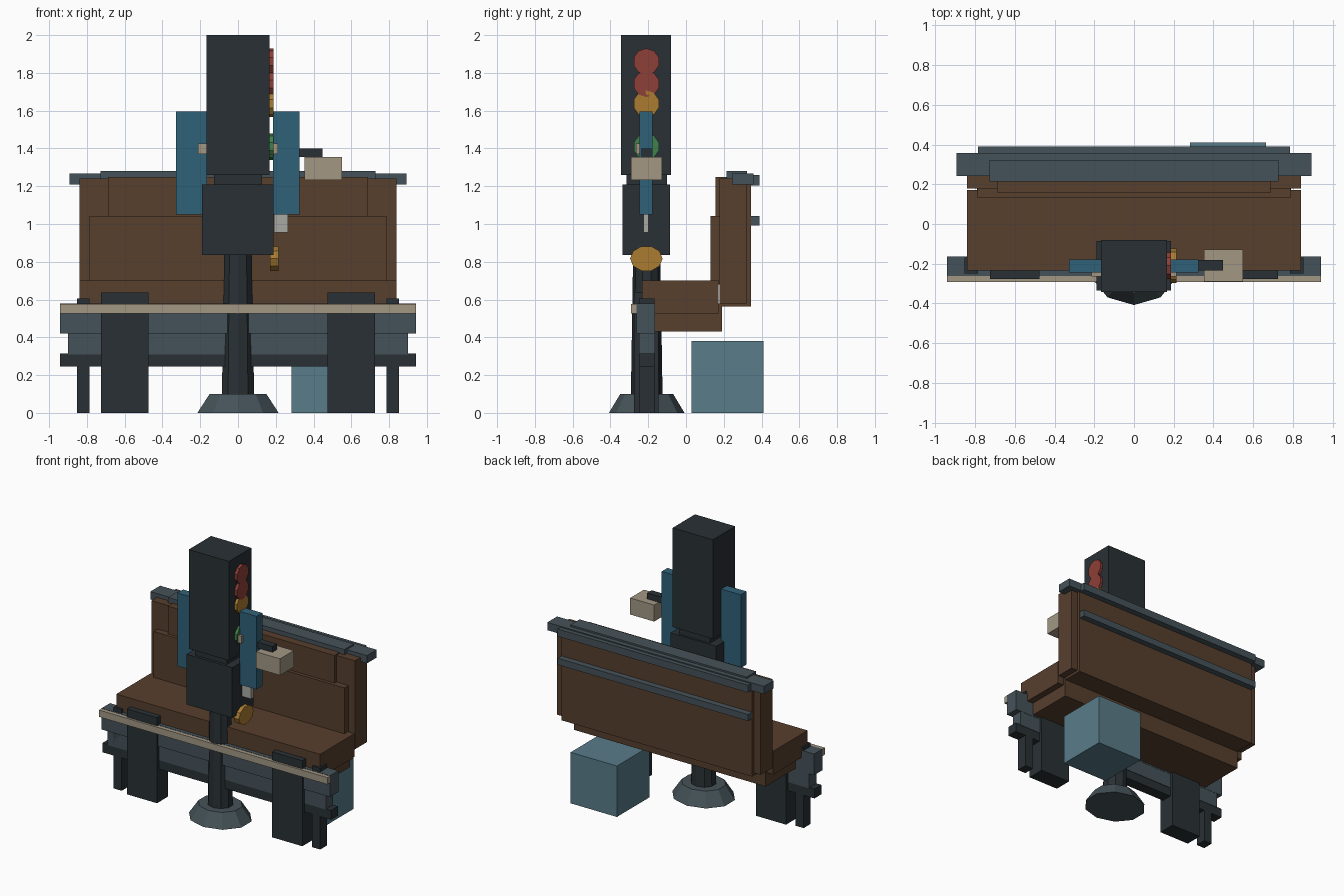
import bpy, math

if "Cube" in bpy.data.objects:
    bpy.data.objects.remove(bpy.data.objects["Cube"])


def material(name, rgb):
    m = bpy.data.materials.new(name)
    m.diffuse_color = (*rgb, 1)
    m.use_nodes = True
    m.node_tree.nodes["Principled BSDF"].inputs["Base Color"].default_value = m.diffuse_color
    return m


DARK = material("dark", (0.022, 0.03, 0.034))
SLATE = material("slate", (0.06, 0.085, 0.10))
BROWN = material("brown", (0.095, 0.05, 0.027))
BLUE = material("blue", (0.03, 0.12, 0.19))
TEAL = material("teal", (0.10, 0.20, 0.25))
BEIGE = material("beige", (0.36, 0.31, 0.23))
PALE = material("pale", (0.40, 0.40, 0.37))
RED = material("red", (0.27, 0.05, 0.04))
AMBER = material("amber", (0.40, 0.20, 0.03))
GREEN = material("green", (0.05, 0.22, 0.07))


def box(name, x, y, z, mat):
    bpy.ops.mesh.primitive_cube_add(size=1, location=[sum(r) / 2 for r in (x, y, z)])
    o = bpy.context.object
    o.scale = [r[1] - r[0] for r in (x, y, z)]
    o.name = name
    o.data.materials.append(mat)
    return o


def wide(name, half, y, z, mat):
    return box(name, (-half, half), y, z, mat)


def pair(name, x0, x1, y, z, mat):
    box(name + "_right", (x0, x1), y, z, mat)
    box(name + "_left", (-x1, -x0), y, z, mat)


def cone(name, r1, r2, z0, z1, sides, mat, sx=1.0):
    bpy.ops.mesh.primitive_cone_add(vertices=sides, radius1=r1, radius2=r2, depth=z1 - z0,
                                    location=(0, -0.208, (z0 + z1) / 2))
    o = bpy.context.object
    o.scale.x = sx
    o.name = name
    o.data.materials.append(mat)


def lamp(name, z, mat, x=(0.16, 0.187), ry=0.07, rz=0.07):
    bpy.ops.mesh.primitive_cylinder_add(vertices=10, radius=1, depth=x[1] - x[0],
                                        location=(sum(x) / 2, -0.21, z),
                                        rotation=(0, math.pi / 2, 0))
    o = bpy.context.object
    o.scale = (rz, ry, 1)
    if ry == rz:
        o.rotation_euler = (math.pi / 2, 0, math.pi / 2)
    o.name = name
    o.data.materials.append(mat)


# Signal post
cone("post_base", 0.2, 0.14, 0, 0.10, 10, SLATE, 1.13)
cone("post", 0.085, 0.072, 0.02, 0.84, 10, DARK, 1.07)
box("control_box", (-0.19, 0.187), (-0.335, -0.085), (0.835, 1.21), DARK)
wide("neck", 0.128, (-0.315, -0.10), (1.20, 1.27), DARK)
wide("signal_head", 0.166, (-0.343, -0.08), (1.26, 2.0), DARK)

# Lamps on the right side
for i, (z, m) in enumerate([(1.86, RED), (1.742, RED), (1.637, AMBER), (1.41, GREEN)]):
    lamp(f"lamp_{i}", z, m)
lamp("low_amber_lamp", 0.817, AMBER, (0.17, 0.215), 0.086, 0.068)

# Side panels, strap, tag and hanging box
box("panel_right", (0.185, 0.325), (-0.245, -0.178), (1.05, 1.595), BLUE)
box("panel_left", (-0.328, -0.165), (-0.245, -0.178), (1.05, 1.595), BLUE)
wide("strap", 0.213, (-0.265, -0.24), (1.37, 1.425), BEIGE)
box("tag", (0.19, 0.265), (-0.225, -0.198), (0.955, 1.05), PALE)
box("arm", (0.315, 0.448), (-0.235, -0.182), (1.355, 1.40), DARK)
box("hanging_box", (0.352, 0.55), (-0.29, -0.128), (1.233, 1.356), BEIGE)

# Couch seat
wide("seat", 0.84, (-0.233, 0.172), (0.525, 0.70), BROWN)
wide("seat_base", 0.79, (-0.165, 0.19), (0.43, 0.58), BROWN)

# Couch back
wide("back_wide", 0.84, (0.178, 0.32), (0.58, 1.24), BROWN)
wide("back_rear", 0.787, (0.19, 0.345), (0.562, 1.235), BROWN)
wide("back_upper", 0.687, (0.155, 0.25), (0.69, 1.248), BROWN)
wide("back_cushion", 0.787, (0.13, 0.20), (0.68, 1.042), BROWN)

# Rails along the back
wide("top_rail", 0.893, (0.243, 0.358), (1.21, 1.268), SLATE)
wide("top_rail_cap", 0.727, (0.215, 0.323), (1.215, 1.28), SLATE)
wide("rear_upper_rail", 0.785, (0.33, 0.39), (1.205, 1.26), SLATE)
wide("rear_lower_rail", 0.785, (0.32, 0.39), (0.993, 1.042), SLATE)

# Front barrier
wide("barrier_plank", 0.942, (-0.292, -0.262), (0.525, 0.576), BEIGE)
wide("barrier_upper", 0.942, (-0.262, -0.163), (0.42, 0.578), SLATE)
wide("barrier_lower", 0.90, (-0.25, -0.165), (0.31, 0.425), SLATE)
wide("barrier_foot_rail", 0.942, (-0.25, -0.168), (0.245, 0.315), DARK)
pair("wide_leg", 0.475, 0.724, (-0.276, -0.145), (0, 0.637), DARK)
pair("narrow_leg", 0.785, 0.853, (-0.25, -0.168), (0, 0.605), DARK)

# Bin under the couch
box("bin", (0.283, 0.665), (0.028, 0.41), (0, 0.38), TEAL)
